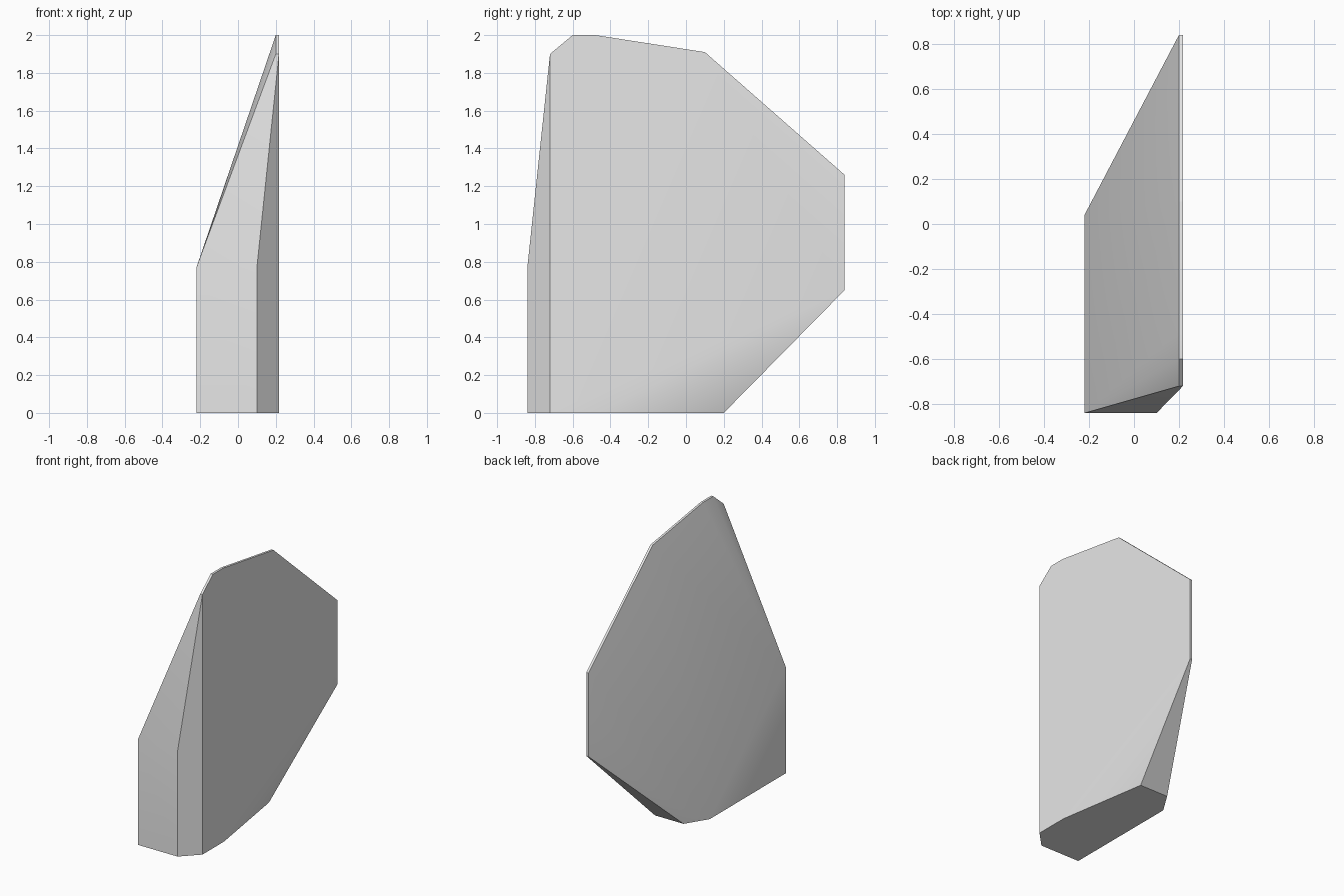
import bpy
import bmesh
import math

cube = bpy.data.objects.get("Cube")
if cube:
    bpy.data.objects.remove(cube, do_unlink=True)

# One plain grey for the whole shard
grey = bpy.data.materials.new("light_grey")
grey.use_nodes = True
colour = (0.8, 0.8, 0.8, 1)
grey.diffuse_color = colour
grey.node_tree.nodes["Principled BSDF"].inputs["Base Color"].default_value = colour

outer, inner, side = 0.217, 0.2, -0.22

# Thin rim of the flat face, as (y, z)
rim = [(-0.72, 1.9), (-0.6, 2), (-0.48, 2), (0.1, 1.91), (0.84, 1.26), (0.84, 0.65)]
points = [(x, y, z) for x in (inner, outer) for y, z in rim]

# Outline of the base, as (x, y)
base = [(outer, -0.72), (0.1, -0.84), (side, -0.84), (side, 0.04),
        (-0.12, 0.2), (0.11, 0.2), (outer, -0.47)]
points += [(x, y, 0) for x, y in base]

# Top of the upright front wall
points += [(x, -0.84, 0.77) for x in (side, 0.1)]

# Wrap the corners into a faceted solid
bm = bmesh.new()
for p in points:
    bm.verts.new(p)
bmesh.ops.convex_hull(bm, input=bm.verts[:])
bmesh.ops.dissolve_limit(bm, angle_limit=math.radians(0.3),
                         verts=bm.verts[:], edges=bm.edges[:])
bmesh.ops.recalc_face_normals(bm, faces=bm.faces[:])
mesh = bpy.data.meshes.new("faceted_shard")
bm.to_mesh(mesh)
bm.free()
mesh.materials.append(grey)

shard = bpy.data.objects.new("faceted_shard", mesh)
bpy.context.collection.objects.link(shard)
bpy.ops.object.select_all(action="DESELECT")
shard.select_set(True)
bpy.context.view_layer.objects.active = shard
bpy.ops.object.shade_smooth_by_angle(angle=math.radians(30))
